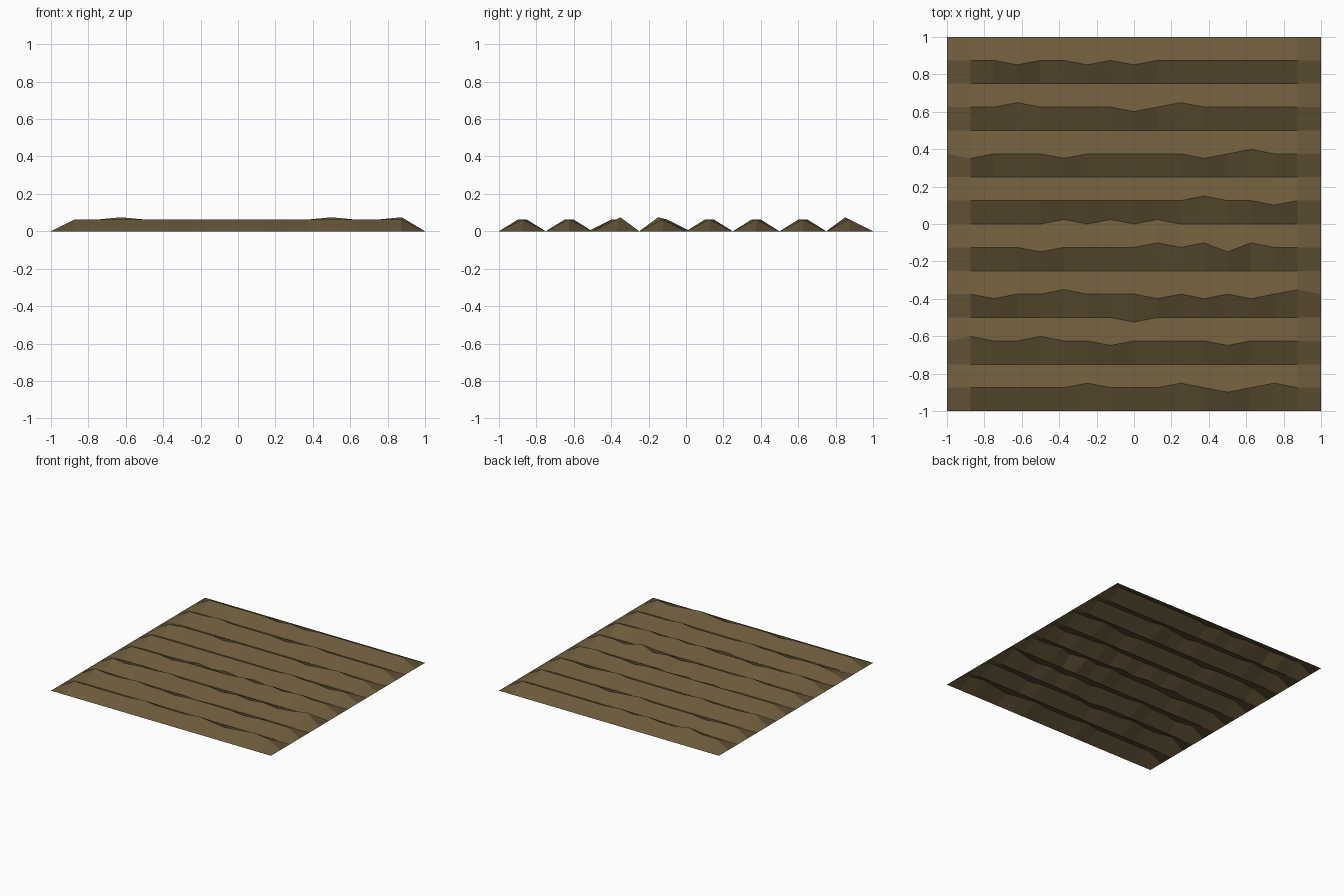
import bpy, bmesh

if "Cube" in bpy.data.objects:
    bpy.data.objects.remove(bpy.data.objects["Cube"])

N = 16                 # cells per side
STEP = 2 / N
RIDGE = 0.063          # height of the furrow ridges
SHIFT = 0.024          # how far an uneven spot wanders across the furrow

# Uneven spots per grid row: columns pushed back, columns pulled forward
WANDER = {
    1: ((6, 10, 14), (12,)),
    3: ((1, 4), (7, 12)),
    4: ((), (8,)),
    5: ((5, 15), (2, 9, 11, 13)),
    7: ((9, 11, 13), (4, 12)),
    8: ((5, 7, 9), ()),
    9: ((11,), (14,)),
    11: ((13,), (1, 5, 11)),
    13: ((3, 10), (8,)),
    15: ((), (3, 6, 8)),
}
LUMPS = {(15, 3), (7, 12), (5, 15)}    # slightly taller spots


def height(r, c):
    # Odd rows are ridges; the side borders stay at ground level
    if r % 2 == 0 or c in (0, N):
        return 0
    return RIDGE + (0.012 if (r, c) in LUMPS else 0)


def wander(r, c):
    back, front = WANDER.get(r, ((), ()))
    return SHIFT * ((c in back) - (c in front))


soil = bpy.data.materials.new("brown soil")
soil.diffuse_color = (0.15, 0.105, 0.045, 1)
soil.use_nodes = True
soil.node_tree.nodes["Principled BSDF"].inputs["Base Color"].default_value = soil.diffuse_color

# Ploughed field: one thin corrugated sheet
bm = bmesh.new()
bmesh.ops.create_grid(bm, x_segments=N, y_segments=N, size=1)
for v in bm.verts:
    c = round((v.co.x + 1) / STEP)
    r = round((v.co.y + 1) / STEP)
    v.co.y += wander(r, c)
    v.co.z = height(r, c)

mesh = bpy.data.meshes.new("ploughed_field")
bm.to_mesh(mesh)
bm.free()
mesh.materials.append(soil)
bpy.context.collection.objects.link(bpy.data.objects.new("ploughed_field", mesh))
